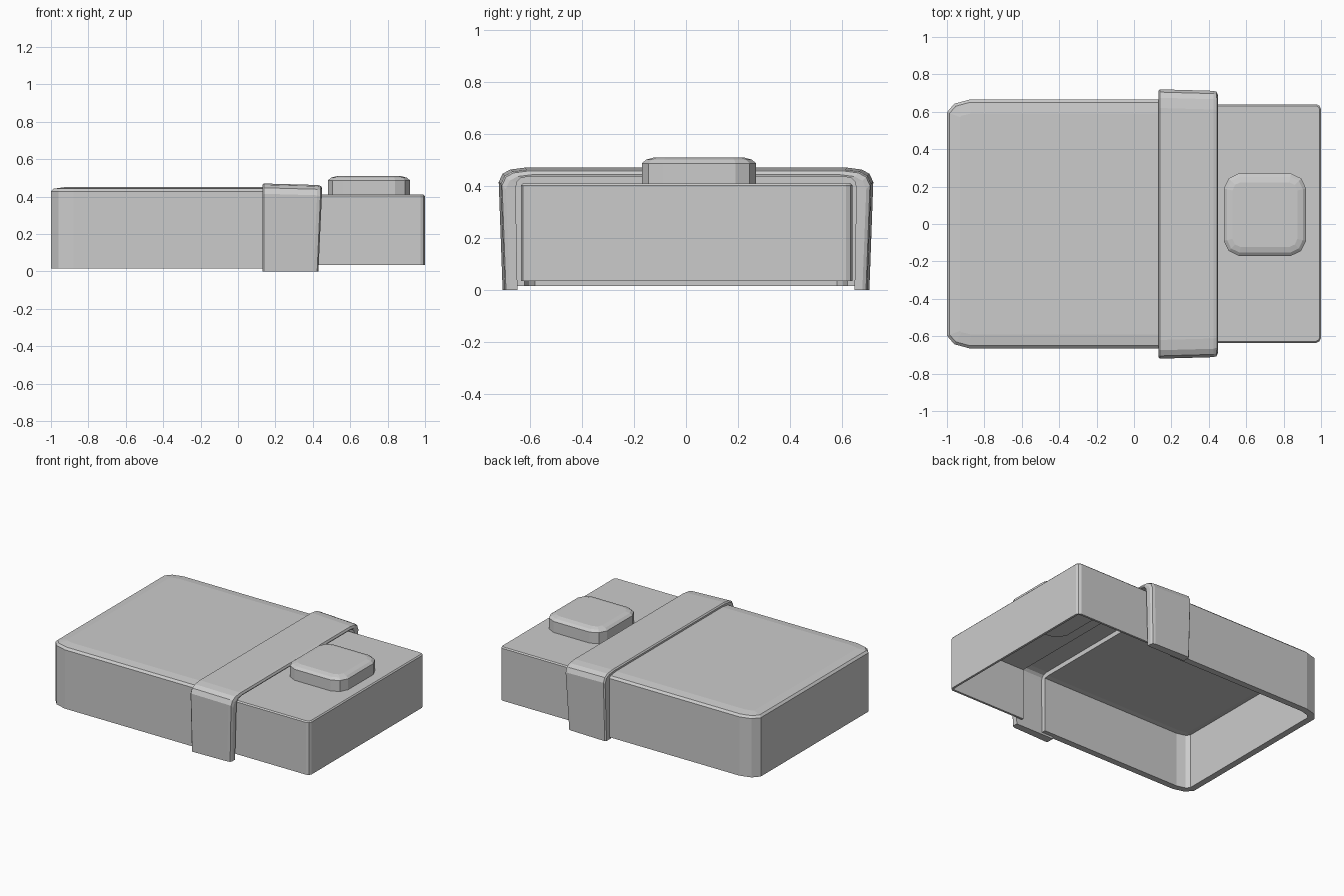
import bpy, bmesh

if "Cube" in bpy.data.objects:
    bpy.data.objects.remove(bpy.data.objects["Cube"])


def finish(bm, name, bevel=0.0):
    bmesh.ops.recalc_face_normals(bm, faces=bm.faces)
    mesh = bpy.data.meshes.new(name)
    bm.to_mesh(mesh)
    bm.free()
    obj = bpy.data.objects.new(name, mesh)
    bpy.context.collection.objects.link(obj)
    if bevel:
        mod = obj.modifiers.new("soft_edges", "BEVEL")
        mod.width, mod.segments, mod.limit_method = bevel, 2, "ANGLE"
    return obj


def box(name, lo, hi, corner, crown, open_dirs=(), wall=0.0, stretch=(1, 1)):
    """Box with rounded upright corners and a stepped crown; optional hollow shell."""
    bm = bmesh.new()
    bmesh.ops.create_cube(bm, size=1)
    for v in bm.verts:
        v.co = [lo[i] if v.co[i] < 0 else hi[i] for i in range(3)]
    bm.normal_update()
    gone = [f for f in bm.faces
            if any(f.normal[a] * s > 0.9 for a, s in open_dirs)]
    bmesh.ops.delete(bm, geom=gone, context="FACES")
    upright = [e for e in bm.edges if not e.is_boundary
               and abs(e.verts[0].co.z - e.verts[1].co.z) > 0.01]
    bmesh.ops.bevel(bm, geom=upright, offset=corner, segments=2,
                    profile=0.45, affect="EDGES")
    # make the corner rounding longer along x than along y where asked
    if stretch != (1, 1):
        for v in bm.verts:
            if v.co.x < lo[0] + corner * 1.01:
                v.co.x = lo[0] + (v.co.x - lo[0]) * stretch[0]
                side = 1 if v.co.y > 0 else -1
                v.co.y = side * (hi[1] - (hi[1] - abs(v.co.y)) * stretch[1])
    lid = max(bm.faces, key=lambda f: f.calc_center_median().z)
    for inset, rise in crown:
        bmesh.ops.inset_region(bm, faces=[lid], thickness=inset,
                               use_boundary=False)
        for v in lid.verts:
            v.co.z += rise
    obj = finish(bm, name)
    if wall:
        mod = obj.modifiers.new("wall", "SOLIDIFY")
        mod.thickness, mod.offset, mod.use_even_offset = wall, -1, True
    return obj


# Hollow main cover and the lower end section, both open underneath
box("main_cover", (-1, -0.665, 0.015), (0.22, 0.665, 0.428), 0.09,
    [(0.015, 0.014), (0.06, 0.008)], [(2, -1), (0, 1)], 0.045, (1.33, 0.75))
box("end_section", (0.40, -0.635, 0.035), (1, 0.64, 0.402), 0.025,
    [(0.008, 0.008)], [(2, -1), (0, -1)], 0.015)

# Raised button with a softly crowned lid
box("button", (0.48, -0.17, 0.385), (0.92, 0.27, 0.487), 0.08,
    [(0.018, 0.014), (0.03, 0.008)])

# Band: arch profile swept along x, narrowing slightly toward the rounded front edge
outer = [(0.705, 0.0), (0.72, 0.415), (0.705, 0.447), (0.675, 0.463), (0.62, 0.47)]
inner = [(0.648, 0.0), (0.655, 0.39), (0.65, 0.415), (0.635, 0.43), (0.60, 0.437)]
outer += [(-y, z) for y, z in reversed(outer)]
inner += [(-y, z) for y, z in reversed(inner)]
bm = bmesh.new()


def ring(points, x, lean=0.0, shrink=0.0):
    verts = []
    for y, z in points:
        side = 1 if y > 0 else -1
        drop = shrink if z > 0.4 else 0
        verts.append(bm.verts.new((x + lean * z / 0.47, y - side * shrink, z - drop)))
    return verts


rings = [ring(outer, 0.13, 0, 0.008), ring(outer, 0.138),
         ring(outer, 0.405, 0.02, 0.008), ring(outer, 0.423, 0.02, 0.013),
         ring(outer, 0.43, 0.02, 0.027), ring(inner, 0.43, 0.02), ring(inner, 0.13)]
for a, b in zip(rings, rings[1:] + rings[:1]):
    for k in range(len(outer) - 1):
        bm.faces.new((a[k], a[k + 1], b[k + 1], b[k]))
for k in (0, -1):
    bm.faces.new([r[k] for r in rings])
finish(bm, "band")
